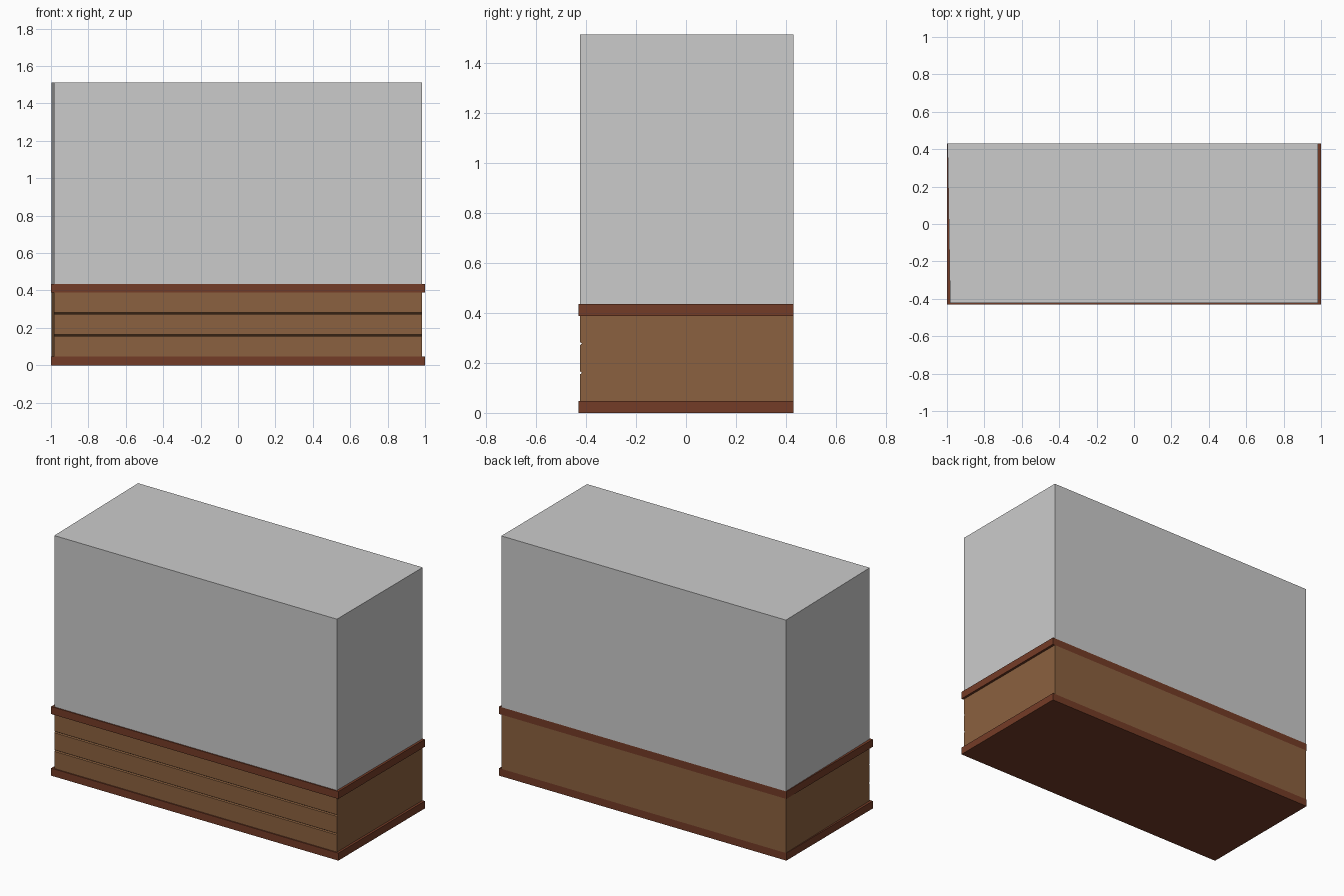
import bpy

if "Cube" in bpy.data.objects:
    bpy.data.objects.remove(bpy.data.objects["Cube"])


def material(name, rgb):
    m = bpy.data.materials.new(name)
    m.diffuse_color = (*rgb, 1.0)
    m.use_nodes = True
    m.node_tree.nodes["Principled BSDF"].inputs["Base Color"].default_value = m.diffuse_color
    return m


def prism(name, rings, mat=None):
    """Solid skinned between two matching end profiles."""
    a, b = rings
    n = len(a)
    faces = [(i, i + n, (i + 1) % n + n, (i + 1) % n) for i in range(n)]
    faces += [tuple(range(n)), tuple(reversed(range(n, 2 * n)))]
    mesh = bpy.data.meshes.new(name)
    mesh.from_pydata(a + b, [], faces)
    ob = bpy.data.objects.new(name, mesh)
    bpy.context.collection.objects.link(ob)
    if mat:
        mesh.materials.append(mat)
    return ob


def left_x(y):
    # left wall drifts outward very slightly toward the back
    return -0.99 - 0.007 * y / 0.43


def block(name, profile, right, left, mat=None):
    """Extrude a y-z profile across x; left may depend on y."""
    return prism(name, ([(left(y), y, z) for y, z in profile],
                        [(right, y, z) for y, z in profile]), mat)


def rect(y0, y1, z0, z1):
    return [(y0, z0), (y1, z0), (y1, z1), (y0, z1)]


trim_wood = material("dark_wood", (0.175, 0.045, 0.02))
plank_wood = material("plank_wood", (0.26, 0.12, 0.05))
BACK, FRONT = 0.43, -0.423

# Plinth and upper trim board
for name, z in (("base_trim", 0.0), ("upper_trim", 0.388)):
    block(name, rect(-0.43, BACK, z, z + 0.047), 1.0, lambda y: -1.0, trim_wood)

# Wooden body with plank grooves cut into the front
profile = [(BACK, 0.388), (FRONT, 0.388)]
for z in (0.277, 0.16):
    profile += [(FRONT, z + 0.005), (FRONT + 0.007, z), (FRONT, z - 0.005)]
profile += [(FRONT, 0.047), (BACK, 0.047)]
block("plank_body", profile[::-1], 0.985, left_x, plank_wood)

# Plain upper case
block("upper_case", rect(FRONT, BACK, 0.435, 1.513), 0.985, left_x)

# Consistent outward normals
import bmesh
for ob in bpy.context.collection.objects:
    bm = bmesh.new()
    bm.from_mesh(ob.data)
    bmesh.ops.recalc_face_normals(bm, faces=bm.faces)
    bm.to_mesh(ob.data)
    bm.free()
